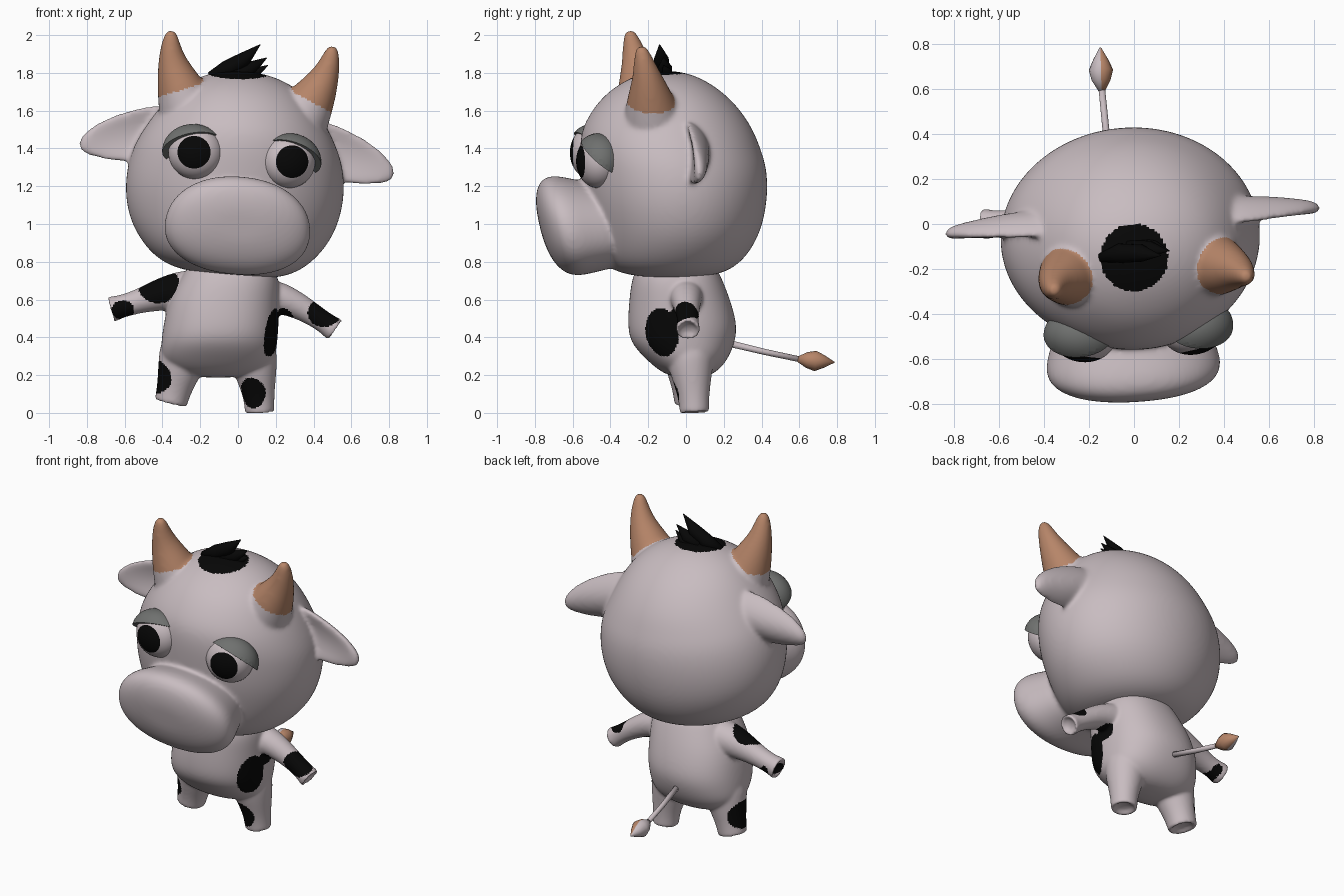
import bpy, bmesh, math
from mathutils import Vector, Matrix

if "Cube" in bpy.data.objects:
    bpy.data.objects.remove(bpy.data.objects["Cube"])


def material(name, rgb):
    m = bpy.data.materials.new(name)
    m.diffuse_color = (*rgb, 1)
    m.use_nodes = True
    m.node_tree.nodes["Principled BSDF"].inputs["Base Color"].default_value = m.diffuse_color
    return m


HIDE = material("pale hide", (0.58, 0.505, 0.53))
BLACK = material("black", (0.002, 0.002, 0.002))
BROWN = material("horn brown", (0.47, 0.235, 0.14))
GREY = material("lid grey", (0.16, 0.165, 0.16))


def power(t, p):
    return math.copysign(abs(t) ** p, t)


def loft(bm, rings, n=20, p=1.0):
    """Closed skin over rings of (centre, u, v)."""
    loops = []
    for c, u, v in rings:
        angles = [2 * math.pi * i / n for i in range(n)]
        loops.append([bm.verts.new(Vector(c) + Vector(u) * power(math.cos(a), p)
                                   + Vector(v) * power(math.sin(a), p)) for a in angles])
    for a, b in zip(loops, loops[1:]):
        for i in range(n):
            j = (i + 1) % n
            bm.faces.new((a[i], a[j], b[j], b[i]))
    bm.faces.new(loops[0][::-1])
    bm.faces.new(loops[-1])
    return loops


def tube(bm, pts, ref=(0, 1, 0), cup=False, n=16):
    """Tapered tube through (x, y, z, r); cup hollows the far end."""
    co = [Vector(q[:3]) for q in pts]
    rings = []
    for i, q in enumerate(pts):
        t = (co[min(i + 1, len(co) - 1)] - co[max(i - 1, 0)]).normalized()
        u = t.cross(Vector(ref)).normalized()
        rings.append((co[i], u * q[3], u.cross(t) * q[3]))
    if cup:
        c, u, v = rings[-1]
        rings.insert(-1, (c - t * 0.015, u, v))
        rings += [(c + t * 0.004, u * 0.8, v * 0.8), (c - t * 0.03, u * 0.6, v * 0.6)]
    loft(bm, rings, n)


def make(name, bm, mats, matrix=None):
    bmesh.ops.recalc_face_normals(bm, faces=bm.faces)
    me = bpy.data.meshes.new(name)
    bm.to_mesh(me)
    bm.free()
    ob = bpy.data.objects.new(name, me)
    bpy.context.collection.objects.link(ob)
    for m in mats:
        me.materials.append(m)
    me.polygons.foreach_set("use_smooth", [True] * len(me.polygons))
    if matrix:
        ob.matrix_world = matrix
    return ob


def fuse(ob, mats, voxel, rule):
    """Merge overlapping shells into one smooth skin, then colour it by rule."""
    ob.modifiers.new("round", 'SUBSURF').levels = 2
    r = ob.modifiers.new("fuse", 'REMESH')
    r.mode, r.voxel_size = 'VOXEL', voxel
    s = ob.modifiers.new("blend", 'SMOOTH')
    s.factor, s.iterations = 0.5, 12
    dg = bpy.context.evaluated_depsgraph_get()
    me = bpy.data.meshes.new_from_object(ob.evaluated_get(dg))
    ob.modifiers.clear()
    ob.data = me
    me.materials.clear()
    for m in mats:
        me.materials.append(m)
    for f in me.polygons:
        f.use_smooth = True
        f.material_index = rule(f.center)


# The head is modelled upright, then turned and tilted
HEAD = (Matrix.Translation((-0.02, 0, 1.2)) @ Matrix.Rotation(math.radians(4), 4, 'Z')
        @ Matrix.Rotation(math.radians(5.5), 4, 'Y'))

# Skull: z, centre y, half width, half depth
bm = bmesh.new()
skull = [(-.475, -.08, .15, .15), (-.46, -.08, .28, .27), (-.42, -.08, .375, .35),
         (-.35, -.07, .46, .41), (-.22, -.05, .55, .458), (-.05, -.055, .588, .492),
         (.1, -.065, .576, .496), (.2, -.085, .545, .482), (.3, -.1, .492, .458),
         (.4, -.105, .428, .398), (.48, -.11, .36, .327), (.54, -.11, .285, .247),
         (.588, -.11, .18, .155), (.61, -.11, .07, .06)]
loft(bm, [((0, y, z), (rx, 0, 0), (0, ry, 0)) for z, y, rx, ry in skull], 28)

# Muzzle: rounded slab lofted forward, top leaning out, wider below
muzzle = [(-.35, .78), (-.46, .87), (-.54, .94), (-.61, 1.0), (-.665, 1.0), (-.71, .92),
          (-.748, .72), (-.768, .42), (-.772, .2)]
loops = loft(bm, [((-.005, y, -.21), (.39 * k, 0, 0), (0, -.06 * k, .262 * k))
                  for y, k in muzzle], 28, .92)
for loop in loops:
    for v in loop:
        v.co.x *= 1 - .22 * (v.co.z + .21)

for s in (-1, 1):
    # Horns
    tube(bm, [(s * x, y, z, r) for x, y, z, r in [
        (.28, -.19, .33, .17), (.325, -.21, .44, .145), (.37, -.225, .53, .114),
        (.407, -.24, .62, .08), (.425, -.258, .70, .056), (.43, -.272, .768, .036),
        (.43, -.275, .788, .018)]])
    # Ears, cupped forward: x, y, z, half height, half thickness
    ear = [(.36, .05, .24, .155, .05), (.48, .045, .233, .155, .048), (.6, .04, .207, .138, .044),
           (.7, .03, .187, .113, .038), (.79, .02, .163, .075, .033), (.842, .012, .145, .03, .02)]
    loops = loft(bm, [((s * x, y, z), (0, 0, h), (0, t, 0)) for x, y, z, h, t in ear])
    for loop, (x, y, z, h, t) in zip(loops, ear):
        for v in loop:
            v.co.y -= .065 * ((v.co.z - z) / .15) ** 2


def head_rule(c):
    w = HEAD @ c
    if w.z > 1.5 and math.hypot(w.x, w.y + .15) < .15:
        return 1
    x = abs(c.x)
    if math.hypot(x - .375, c.y + .23) < .14 and c.z + .42 * x > .625:
        return 2
    return 0


head = make("head", bm, [HIDE], HEAD)
fuse(head, [HIDE, BLACK, BROWN], .0115, head_rule)

# Eyes with pupils, and drooping lids set back like visors
for s, side in ((-1, "left"), (1, "right")):
    place = HEAD @ Matrix.Translation((s * .247 - .008, -.483, .155))
    turn = Matrix.Rotation(math.radians(9 * s), 4, 'Z')
    for part, size in (("eye", (.145, .116, .142)), ("lid", (.168, .13, .15))):
        bm = bmesh.new()
        bmesh.ops.create_uvsphere(bm, u_segments=32, v_segments=24, radius=1,
                                  matrix=Matrix.Rotation(math.pi / 2, 4, 'X'))
        if part == "eye":
            for f in bm.faces:
                f.material_index = int(-f.calc_center_median().normalized().y
                                       > math.cos(math.radians(37.5)))
        bm.transform(turn @ Matrix.Diagonal((*size, 1)))
        if part == "lid":
            bm.transform(Matrix.Translation((s * .01, 0, 0)))
            cut = bmesh.ops.bisect_plane(
                bm, geom=bm.verts[:] + bm.edges[:] + bm.faces[:], dist=1e-5,
                plane_co=(0, 0, .04), plane_no=(.25 * s, .75, 1), clear_inner=True)
            rim = [e for e in cut["geom_cut"] if isinstance(e, bmesh.types.BMEdge)]
            bmesh.ops.edgenet_fill(bm, edges=rim)
        ob = make(side + "_" + part, bm, [HIDE, BLACK] if part == "eye" else [GREY], place)
        if part == "lid":
            for f in ob.data.polygons:
                f.use_smooth = len(f.vertices) < 5

# Hair tuft swept to one side
bm = bmesh.new()
for lock in ([(-.15, -.15, 1.785, .02), (-.06, -.13, 1.82, .045), (.03, -.13, 1.87, .04),
              (.118, -.14, 1.95, .002)],
             [(-.02, -.12, 1.79, .05), (.07, -.11, 1.825, .037), (.152, -.12, 1.88, .002)],
             [(.03, -.1, 1.78, .04), (.09, -.1, 1.80, .028), (.158, -.12, 1.84, .002)]):
    tube(bm, lock, n=10)
make("hair_tuft", bm, [BLACK])

# Torso: z, centre x, centre y, half width, half depth
bm = bmesh.new()
torso = [(.82, -.04, -.05, .2, .19), (.72, -.04, -.05, .262, .238), (.6, -.075, -.033, .295, .27),
         (.46, -.09, -.018, .308, .294), (.37, -.1, -.018, .31, .278), (.285, -.105, .005, .305, .22),
         (.22, -.105, .015, .25, .155), (.185, -.105, .02, .12, .08)]
loft(bm, [((x, y, z), (rx, 0, 0), (0, ry, 0)) for z, x, y, rx, ry in torso], 24, .88)
# Arms and legs with hollow ends
for limb in ([(.08, 0, .62, .11), (.24, 0, .615, .084), (.40, .01, .52, .06), (.47, .01, .47, .058),
              (.517, .01, .437, .066)],
             [(-.18, 0, .65, .125), (-.36, 0, .645, .1), (-.52, 0, .592, .064),
              (-.62, 0, .563, .06), (-.676, 0, .547, .07)],
             [(.07, .02, .38, .14), (.09, .025, .24, .122), (.11, .04, .1, .085), (.115, .045, 0, .08)],
             [(-.27, .0, .4, .14), (-.3, .01, .26, .128), (-.335, .02, .14, .096),
              (-.357, .025, .05, .089)]):
    tube(bm, limb, cup=True)

# Hide spots: centre and radii
SPOTS = [((.2, -.135, .42), (.1, .098, .135)), ((.215, -.01, .525), (.08, .068, .066)),
         ((-.42, -.06, .68), (.112, .125, .1)), ((-.61, -.03, .545), (.062, .1, .052)),
         ((.455, -.03, .53), (.09, .1, .075)), ((-.42, 0, .19), (.092, .125, .088)),
         ((.07, -.08, .1), (.08, .12, .085))]


def body_rule(c):
    return int(any(sum(((c[i] - q[i]) / r[i]) ** 2 for i in range(3)) < 1 for q, r in SPOTS))


body = make("body", bm, [HIDE])
fuse(body, [HIDE, BLACK], .009, body_rule)

# Tail and its two-toned tip
bm = bmesh.new()
tube(bm, [(-.1, .22, .37, .018), (-.125, .42, .322, .016), (-.145, .62, .28, .015)], (1, 0, 0), n=10)
make("tail", bm, [HIDE])
bm = bmesh.new()
tube(bm, [(-.143, .59, .285, .014), (-.146, .64, .28, .042), (-.147, .685, .275, .054),
          (-.148, .73, .272, .034), (-.15, .785, .268, .003)], (1, 0, 0))
tip = make("tail_tip", bm, [HIDE, BROWN])
for f in tip.data.polygons:
    f.material_index = int(f.normal.x > 0)
